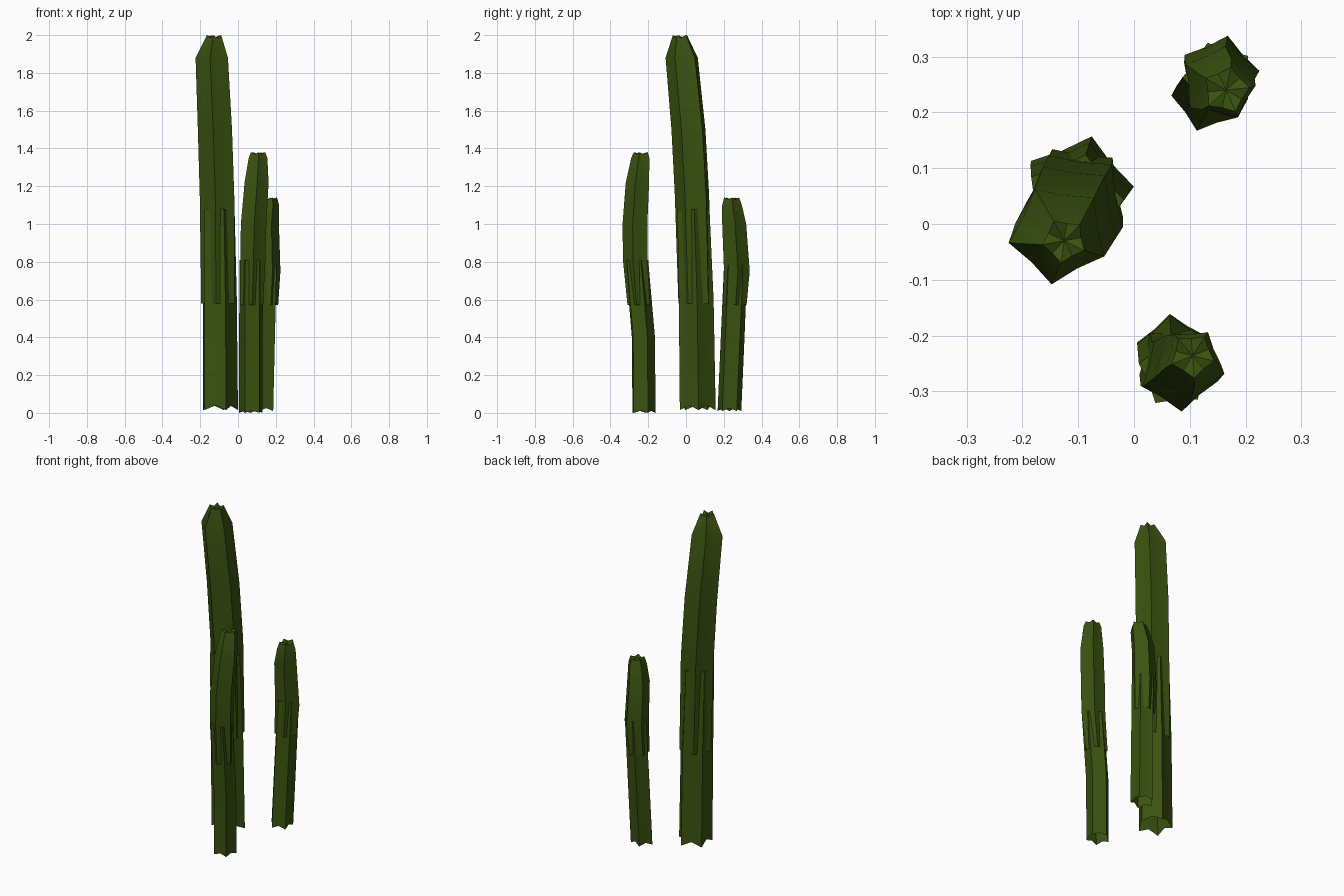
import bpy, bmesh, math

cube = bpy.data.objects.get("Cube")
if cube:
    bpy.data.objects.remove(cube, do_unlink=True)

green = bpy.data.materials.new("cactus_green")
green.use_nodes = True
colour = (0.042, 0.085, 0.005, 1)
green.diffuse_color = colour
bsdf = green.node_tree.nodes["Principled BSDF"]
bsdf.inputs["Base Color"].default_value = colour
bsdf.inputs["Roughness"].default_value = 0.9

RIBS = 5
VALLEY = 0.77


def stem(name, turn, rings, scallop=0.0, tip=0.0):
    """Ribbed tube through rings of (x, y, z, radius), open at the bottom."""
    bm = bmesh.new()
    loops = []
    n = RIBS * 2
    for level, (x, y, z, r) in enumerate(rings):
        loop = []
        for i in range(n):
            a = math.radians(turn) + i * math.tau / n
            groove = i % 2
            rad = r * (VALLEY if groove else 1)
            rise = scallop * groove if level == 0 else 0
            if level == len(rings) - 1:
                rise = -tip * groove
            loop.append(bm.verts.new((x + rad * math.cos(a),
                                      y + rad * math.sin(a), z + rise)))
        loops.append(loop)
    for low, high in zip(loops, loops[1:]):
        for i in range(n):
            j = (i + 1) % n
            bm.faces.new((low[i], low[j], high[j], high[i]))
    # Slightly sunken crown
    x, y, z, r = rings[-1]
    centre = bm.verts.new((x, y, z - tip))
    for i in range(n):
        bm.faces.new((loops[-1][i], loops[-1][(i + 1) % n], centre))
    mesh = bpy.data.meshes.new(name)
    bm.to_mesh(mesh)
    bm.free()
    mesh.materials.append(green)
    obj = bpy.data.objects.new(name, mesh)
    bpy.context.collection.objects.link(obj)
    bpy.ops.object.select_all(action="DESELECT")
    obj.select_set(True)
    bpy.context.view_layer.objects.active = obj
    bpy.ops.object.shade_smooth_by_angle(angle=math.radians(28))


# Tall cactus: two overlapping ribbed lengths with offset ribs
stem("tall_cactus_lower", 4, [
    (-0.10, 0.06, 0.015, 0.1), (-0.103, 0.052, 0.6, 0.097),
    (-0.108, 0.037, 1.08, 0.09)], scallop=0.025)
stem("tall_cactus_upper", 334, [
    (-0.103, 0.052, 0.58, 0.093), (-0.107, 0.037, 1.15, 0.097),
    (-0.118, 0.018, 1.5, 0.096), (-0.135, -0.018, 1.88, 0.091),
    (-0.125, -0.03, 2.0, 0.04)], tip=0.015)

# Front cactus
stem("front_cactus_lower", 23, [
    (0.07, -0.227, 0.0, 0.066), (0.07, -0.23, 0.4, 0.066),
    (0.072, -0.265, 0.81, 0.065)], scallop=0.012)
stem("front_cactus_upper", 346, [
    (0.07, -0.245, 0.57, 0.065), (0.077, -0.264, 0.81, 0.07),
    (0.081, -0.265, 1.0, 0.071), (0.097, -0.252, 1.22, 0.067),
    (0.105, -0.238, 1.35, 0.052), (0.105, -0.236, 1.38, 0.04)], tip=0.01)

# Back cactus
stem("back_cactus_lower", 36, [
    (0.133, 0.23, 0.01, 0.066), (0.142, 0.247, 0.4, 0.066),
    (0.152, 0.263, 0.78, 0.065)], scallop=0.015)
stem("back_cactus_upper", 6, [
    (0.147, 0.256, 0.57, 0.066), (0.153, 0.267, 0.75, 0.072),
    (0.15, 0.253, 1.0, 0.067), (0.163, 0.242, 1.1, 0.055),
    (0.165, 0.24, 1.14, 0.042)], tip=0.01)
